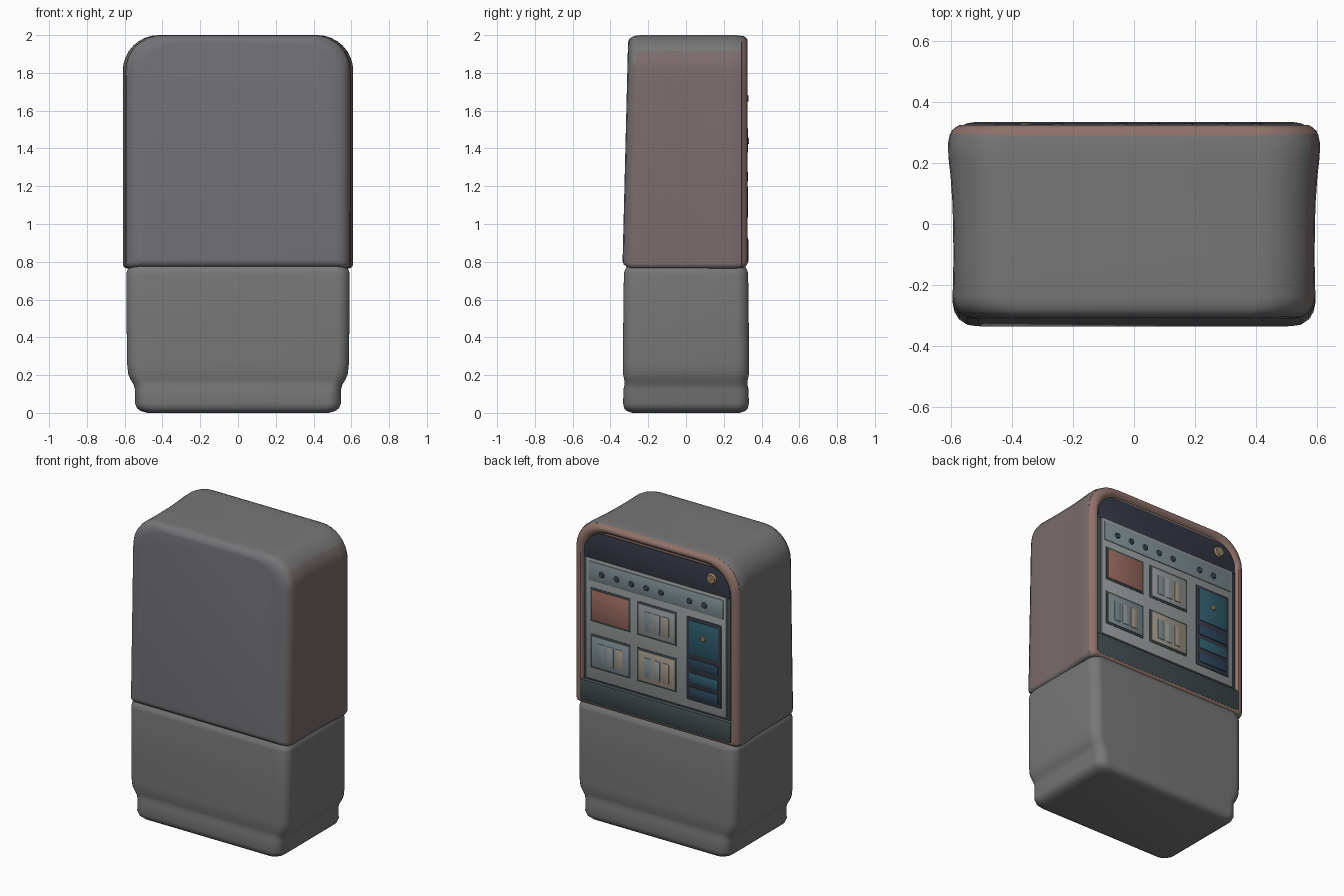
import bpy, bmesh, math
from mathutils import Matrix

if "Cube" in bpy.data.objects:
    bpy.data.objects.remove(bpy.data.objects["Cube"])


def material(name, rgb):
    m = bpy.data.materials.new(name)
    m.diffuse_color = (*rgb, 1)
    m.use_nodes = True
    m.node_tree.nodes["Principled BSDF"].inputs["Base Color"].default_value = m.diffuse_color
    return m


GREY = material("dark_grey", (0.185, 0.185, 0.185))
COOL = material("cool_grey", (0.165, 0.165, 0.18))
WARM = material("warm_grey", (0.20, 0.15, 0.15))
TRIM = material("warm_trim", (0.27, 0.165, 0.14))
DARK = material("dark_navy", (0.035, 0.04, 0.06))
SLATE = material("slate", (0.05, 0.07, 0.075))
PANEL = material("panel_grey", (0.31, 0.33, 0.33))
STRIP = material("blue_grey", (0.22, 0.28, 0.31))
RED = material("muted_red", (0.33, 0.15, 0.12))
TAN = material("tan", (0.36, 0.32, 0.26))
BLUE = material("blue", (0.025, 0.06, 0.10))
TEAL = material("teal", (0.03, 0.11, 0.155))
GOLD = material("gold", (0.30, 0.20, 0.11))


def finish(bm, name, mat=None):
    bmesh.ops.recalc_face_normals(bm, faces=bm.faces)
    me = bpy.data.meshes.new(name)
    bm.to_mesh(me)
    bm.free()
    ob = bpy.data.objects.new(name, me)
    bpy.context.collection.objects.link(ob)
    if mat:
        me.materials.append(mat)
    return ob


def rounded(u0, u1, v0, v1, r_low, r_high, n=8):
    """Rounded rectangle with separate radii for lower and upper corners."""
    pts = []
    for cu, cv, r, a in ((u1 - r_low, v0 + r_low, r_low, -90), (u1 - r_high, v1 - r_high, r_high, 0),
                         (u0 + r_high, v1 - r_high, r_high, 90), (u0 + r_low, v0 + r_low, r_low, 180)):
        for i in range(n + 1):
            t = math.radians(a + 90 * i / n)
            pts.append((cu + r * math.cos(t), cv + r * math.sin(t)))
    return pts


def loft(name, rings, mat=None):
    bm = bmesh.new()
    loops = [[bm.verts.new(p) for p in ring] for ring in rings]
    for a, b in zip(loops, loops[1:]):
        for i in range(len(a)):
            j = (i + 1) % len(a)
            bm.faces.new((a[i], a[j], b[j], b[i]))
    bm.faces.new(loops[0])
    bm.faces.new(loops[-1])
    return finish(bm, name, mat)


def box(name, x, y, z, mat=None, bevel=0.01):
    """Bevelled block from (min, max) ranges."""
    bm = bmesh.new()
    size = [b - a for a, b in (x, y, z)]
    mid = [(a + b) / 2 for a, b in (x, y, z)]
    bmesh.ops.create_cube(bm, size=1, matrix=Matrix.Translation(mid) @ Matrix.Diagonal((*size, 1)))
    bmesh.ops.bevel(bm, geom=bm.edges[:], offset=bevel, segments=2, profile=0.5, affect='EDGES')
    return finish(bm, name, mat)


def knob(name, x, z, y, r, depth, mat):
    bm = bmesh.new()
    m = Matrix.Translation((x, y, z)) @ Matrix.Rotation(math.radians(-90), 4, 'X')
    bmesh.ops.create_cone(bm, cap_ends=True, segments=20, radius1=r, radius2=r * 0.7, depth=depth, matrix=m)
    return finish(bm, name, mat)


def upper_ring(y, half, inset):
    """Cabinet section at depth y; the plain face leans out towards its foot."""
    pts = rounded(-half, half, 0.765 + inset, 2.0 - inset, 0.025, 0.19)
    return [(u, y * (1 + 0.1 * (2 - v) / 1.23) if y < 0 else y, v) for u, v in pts]


# upper cabinet, with a cooler plain face and one warmer side
cabinet = loft("upper_cabinet", [upper_ring(*s) for s in (
    (-0.306, 0.51, 0.040), (-0.301, 0.548, 0.022), (-0.285, 0.574, 0.009), (-0.262, 0.589, 0.002),
    (-0.235, 0.595, 0.0), (-0.10, 0.592, 0.0), (0.06, 0.595, 0.0), (0.16, 0.602, 0.0),
    (0.22, 0.609, 0.0), (0.265, 0.61, 0.0), (0.295, 0.604, 0.004), (0.30, 0.58, 0.015))], GREY)
cabinet.data.materials.append(COOL)
cabinet.data.materials.append(WARM)
for face in cabinet.data.polygons:
    if face.normal.y < -0.6:
        face.material_index = 1
    elif face.normal.x > 0.8:
        face.material_index = 2

# warm trim frame around the recessed display
loft("display_frame", [upper_ring(*s) for s in (
    (0.290, 0.605, 0.003), (0.306, 0.598, 0.006), (0.318, 0.584, 0.013), (0.325, 0.572, 0.024),
    (0.322, 0.558, 0.040), (0.308, 0.548, 0.052), (0.302, 0.543, 0.056))], TRIM)

# lower cabinet and plinth
SECTIONS = ((0.005, 0.48, 0.285), (0.010, 0.515, 0.315), (0.025, 0.535, 0.328), (0.05, 0.545, 0.333),
            (0.125, 0.545, 0.331), (0.15, 0.553, 0.325), (0.175, 0.568, 0.327), (0.205, 0.581, 0.333),
            (0.26, 0.587, 0.334), (0.50, 0.590, 0.332), (0.735, 0.591, 0.329), (0.752, 0.588, 0.326),
            (0.765, 0.580, 0.318), (0.79, 0.575, 0.308))
loft("lower_cabinet", [[(u, v, 0.0 if z < 0.006 else z) for u, v in rounded(-hx, hx, -hy, hy, 0.065, 0.065)]
                       for z, hx, hy in SECTIONS], GREY)

# dark header with rounded upper corners
loft("display_header", [[(u, y, v) for u, v in rounded(-0.54 + i, 0.54 - i, 1.75, 1.93 - i, 0.01, 0.14)]
                        for y, i in ((0.29, 0), (0.308, 0), (0.312, 0.012))], DARK)
knob("header_button", -0.41, 1.855, 0.314, 0.042, 0.024, GOLD)

# slate bar under the display
box("lower_bar", (-0.565, 0.565), (0.28, 0.331), (0.785, 0.935), SLATE, 0.02)

# light display panel with button strip
box("display_backing", (-0.545, 0.545), (0.28, 0.306), (0.92, 1.77), SLATE, 0.005)
box("display_panel", (-0.52, 0.52), (0.29, 0.316), (0.945, 1.755), PANEL, 0.008)
box("button_strip", (-0.50, 0.50), (0.30, 0.321), (1.605, 1.735), STRIP, 0.006)
for i, x in enumerate((0.40, 0.29, 0.18, 0.07, -0.04, -0.25, -0.36)):
    knob(f"strip_button_{i + 1}", x, 1.665, 0.323, 0.022, 0.014, SLATE)

# four framed tiles, three of them with raised bars
for name, x0, z0, mat in (("red_tile", 0.20, 1.345, RED), ("upper_tile", -0.145, 1.345, PANEL),
                          ("lower_left_tile", 0.20, 1.035, STRIP), ("lower_right_tile", -0.145, 1.035, TAN)):
    box(name + "_frame", (x0 - 0.012, x0 + 0.287), (0.30, 0.319), (z0 - 0.012, z0 + 0.217), SLATE, 0.005)
    box(name, (x0, x0 + 0.275), (0.30, 0.324), (z0, z0 + 0.205), mat, 0.008)
    if mat != RED:
        for k, bar_mat in enumerate((TAN, PANEL, STRIP)):
            bx = x0 + 0.045 + k * 0.065
            box(f"{name}_bar_{k + 1}", (bx, bx + 0.052), (0.31, 0.328), (z0 + 0.03, z0 + 0.165), bar_mat, 0.006)

# tall blue side panel with stacked rows
box("side_panel", (-0.485, -0.225), (0.30, 0.321), (1.0, 1.56), DARK, 0.008)
box("side_picture", (-0.465, -0.245), (0.31, 0.326), (1.315, 1.54), TEAL, 0.008)
knob("side_picture_dot", -0.355, 1.44, 0.327, 0.022, 0.012, GOLD)
for i, mat in enumerate((BLUE, TEAL, BLUE)):
    z = 1.215 - i * 0.095
    box(f"side_row_{i + 1}", (-0.465, -0.245), (0.31, 0.327), (z, z + 0.07), mat, 0.01)

# smooth shading with crisp edges
bpy.ops.object.select_all(action='SELECT')
bpy.context.view_layer.objects.active = cabinet
bpy.ops.object.shade_smooth_by_angle(angle=math.radians(40))
